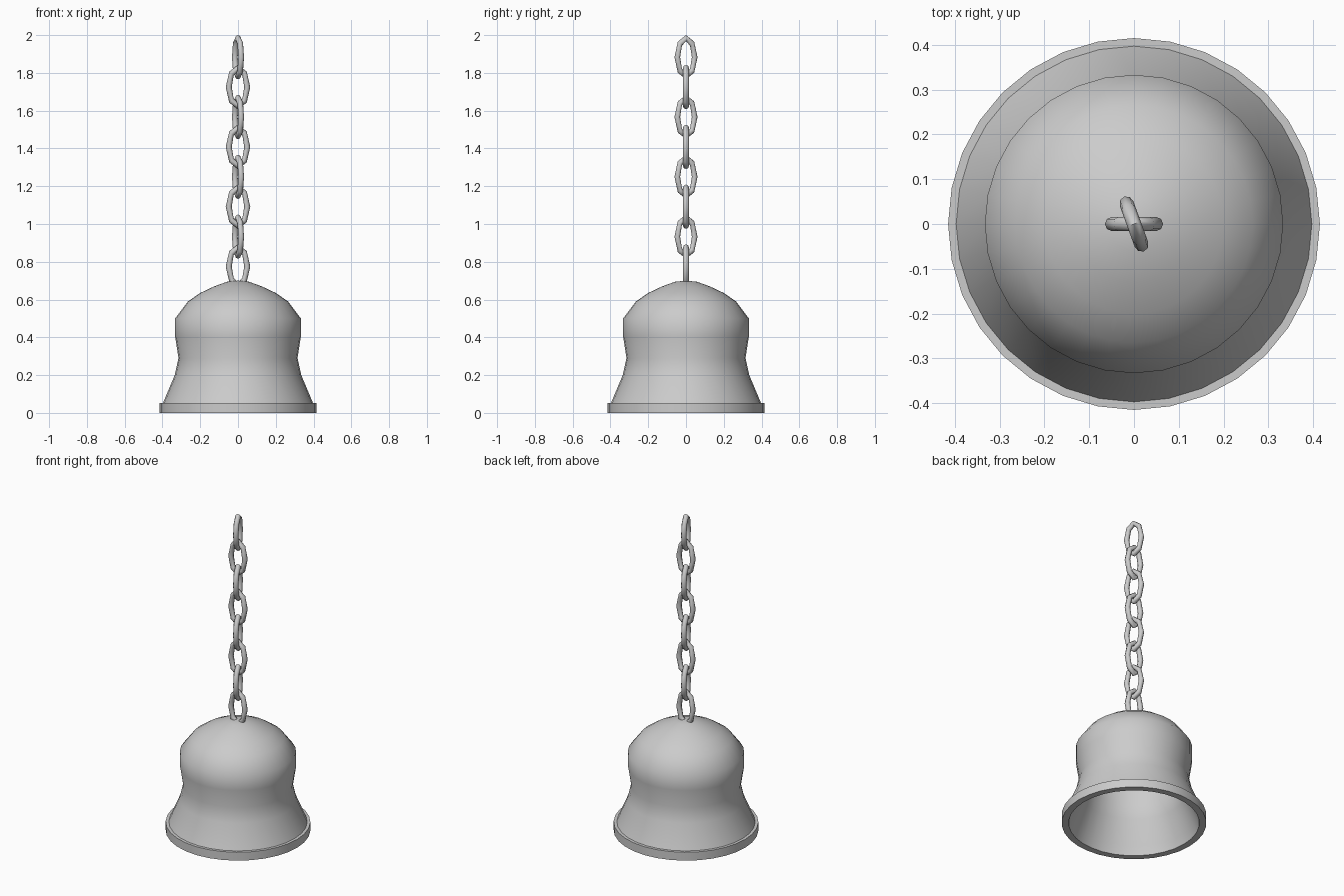
import bpy, math

if "Cube" in bpy.data.objects:
    bpy.data.objects.remove(bpy.data.objects["Cube"])


def shade(ob, angle):
    bpy.ops.object.select_all(action='DESELECT')
    ob.select_set(True)
    bpy.context.view_layer.objects.active = ob
    bpy.ops.object.shade_smooth_by_angle(angle=math.radians(angle))


def lathe(name, profile, sides=32):
    """Revolve an (r, z) profile around z; r = 0 becomes a pole."""
    verts, faces, rings = [], [], []
    for r, z in profile:
        n = 1 if r == 0 else sides
        rings.append([len(verts) + i for i in range(n)])
        for i in range(n):
            a = 2 * math.pi * i / sides
            verts.append((r * math.cos(a), r * math.sin(a), z))
    for a, b in zip(rings, rings[1:]):
        for i in range(sides):
            j = (i + 1) % sides
            f = [a[i % len(a)], b[i % len(b)], b[j % len(b)], a[j % len(a)]]
            faces.append(list(dict.fromkeys(f)))
    me = bpy.data.meshes.new(name)
    me.from_pydata(verts, [], faces)
    ob = bpy.data.objects.new(name, me)
    bpy.context.collection.objects.link(ob)
    shade(ob, 40)
    return ob


# Hollow bell: outer skin from crown to lip, then back up the inside
lathe("bell_body", [
    (0, 0.70), (0.06, 0.694), (0.13, 0.668), (0.20, 0.635), (0.265, 0.59),
    (0.333, 0.50), (0.333, 0.405), (0.315, 0.29), (0.335, 0.20), (0.397, 0.053),
    (0.415, 0.053), (0.415, 0.0), (0.375, 0.0),
    (0.36, 0.053), (0.30, 0.20), (0.28, 0.29), (0.298, 0.405), (0.298, 0.49),
    (0.24, 0.565), (0.12, 0.635), (0, 0.665)])

# Chain: alternating stretched links, the lowest sunk into the crown
MINOR, HALF_W, HALF_H = 0.016, 0.065, 0.117
for k in range(8):
    bpy.ops.mesh.primitive_torus_add(major_segments=8, minor_segments=8,
                                     major_radius=1, minor_radius=0.1)
    link = bpy.context.object
    link.name = f"chain_link_{k + 1}"
    turn = math.radians(110 if k % 2 == 0 else 0)
    for i, v in enumerate(link.data.vertices):
        a = 2 * math.pi * (i // 8) / 8
        t = 2 * math.pi * (i % 8) / 8
        x = math.cos(a) * (HALF_W - MINOR + MINOR * math.cos(t))
        z = math.sin(a) * (HALF_H - MINOR + MINOR * math.cos(t))
        y = MINOR * math.sin(t)
        v.co = (x * math.cos(turn) - y * math.sin(turn),
                x * math.sin(turn) + y * math.cos(turn), z)
    link.location.z = 1.883 - 0.1583 * k
    shade(link, 60)
